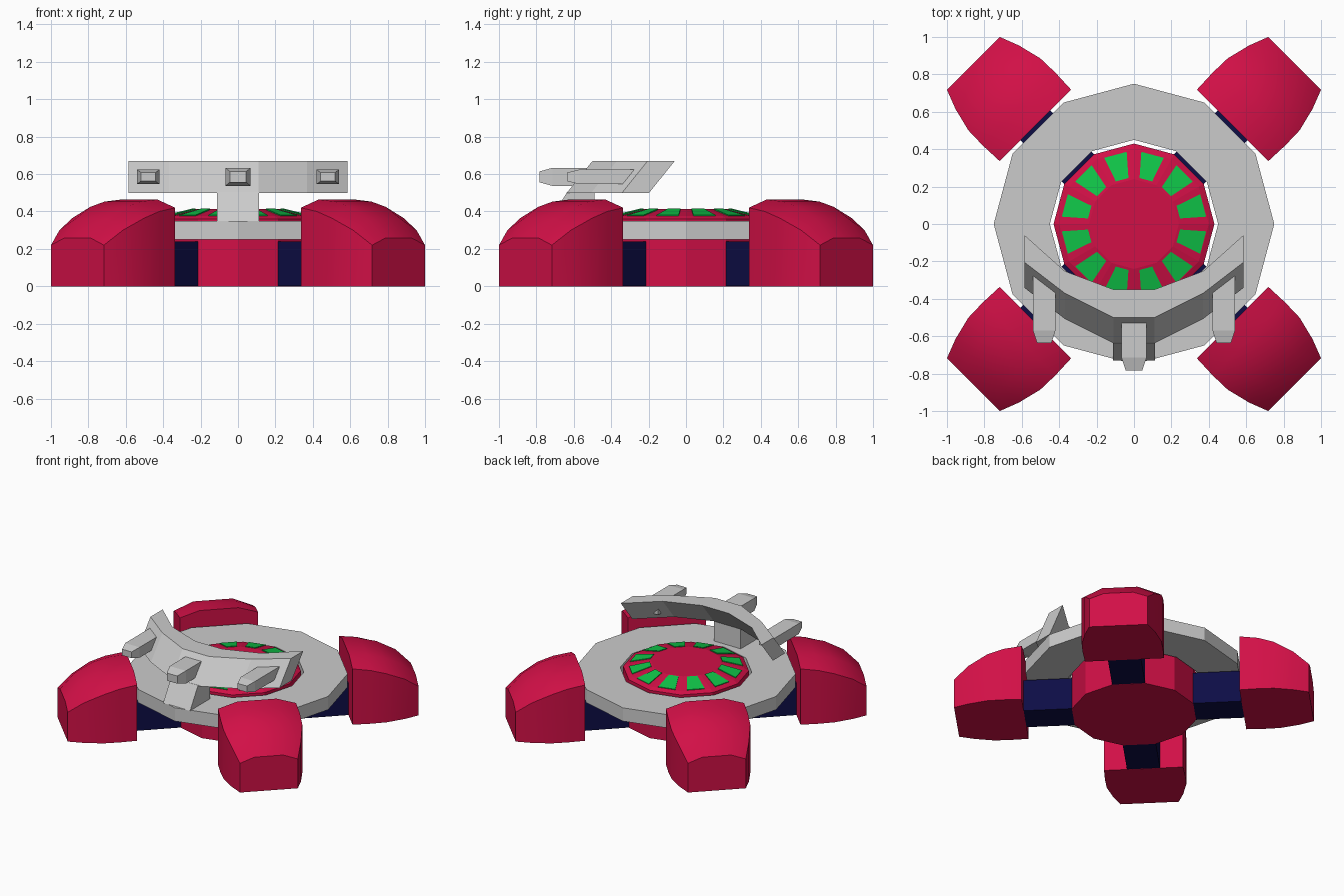
import bpy, bmesh, math
from mathutils import Matrix, Vector

if "Cube" in bpy.data.objects:
    bpy.data.objects.remove(bpy.data.objects["Cube"])


def material(name, rgb):
    m = bpy.data.materials.new(name)
    m.diffuse_color = (*rgb, 1)
    m.use_nodes = True
    m.node_tree.nodes["Principled BSDF"].inputs["Base Color"].default_value = m.diffuse_color
    return m


RED = material("crimson", (0.64, 0.005, 0.062))
GREY = material("light grey", (0.6, 0.6, 0.6))
NAVY = material("navy", (0.004, 0.004, 0.06))
GREEN = material("green", (0.005, 0.56, 0.065))


def make(name, verts, faces, mat):
    me = bpy.data.meshes.new(name)
    me.from_pydata([tuple(v) for v in verts], [], faces)
    bm = bmesh.new()
    bm.from_mesh(me)
    bmesh.ops.recalc_face_normals(bm, faces=bm.faces)
    bm.to_mesh(me)
    bm.free()
    me.materials.append(mat)
    ob = bpy.data.objects.new(name, me)
    bpy.context.collection.objects.link(ob)
    return ob


def loft(name, sections, mat, closed=False):
    """Bridge equal-sized vertex loops; cap both ends, or join last to first."""
    n, m = len(sections[0]), len(sections)
    verts = [v for s in sections for v in s]
    faces = []
    for i in range(m if closed else m - 1):
        a, b = i * n, (i + 1) % m * n
        for j in range(n):
            k = (j + 1) % n
            faces.append((a + j, a + k, b + k, b + j))
    if not closed:
        faces += [tuple(range(n)), tuple(range((m - 1) * n, m * n))]
    return make(name, verts, faces, mat)


def circle(r, z, n=12):
    return [(r * math.cos(math.tau * i / n), r * math.sin(math.tau * i / n), z) for i in range(n)]


def rect(y, cx, cz, hx, hz):
    return [(cx + sx * hx, y, cz + sz * hz) for sx, sz in ((-1, -1), (1, -1), (1, 1), (-1, 1))]


# Twelve-sided hull with a shallow domed lid
loft("hull", [circle(0.43, 0), circle(0.43, 0.36), circle(0.40, 0.375), circle(0.24, 0.412)], RED)

# Flat ring deck around the hull
loft("ring_deck", [circle(0.75, 0.25), circle(0.75, 0.35), circle(0.45, 0.35), circle(0.45, 0.25)],
     GREY, closed=True)

# Green window plates on the lid facets
for i in range(12):
    rot = Matrix.Rotation(math.radians(15 + 30 * i), 4, 'Z')
    outline = [(0.245, -0.035, 0.411), (0.383, -0.062, 0.377), (0.383, 0.062, 0.377), (0.245, 0.035, 0.411)]
    loft("window", [[rot @ Vector((x, y, z + dz)) for x, y, z in outline] for dz in (-0.003, 0.004)], GREEN)

# Four feet with rounded tops, and the struts that carry them
STATIONS = [(0.745, 0.27, 0.42, 0.464), (0.87, 0.275, 0.40, 0.453), (0.98, 0.272, 0.365, 0.425),
            (1.11, 0.24, 0.30, 0.36), (1.214, 0.20, 0.22, 0.258)]
for i in range(4):
    rot = Matrix.Rotation(math.radians(45 + 90 * i), 4, 'Z')
    secs = [[rot @ Vector((u, v, z)) for v, z in
             ((-w, 0), (-w, e), (-w / 2, h), (w / 2, h), (w, e), (w, 0))]
            for u, w, e, h in STATIONS]
    foot = loft("foot", secs, RED)
    bpy.ops.object.select_all(action='DESELECT')
    foot.select_set(True)
    bpy.context.view_layer.objects.active = foot
    bpy.ops.object.shade_smooth_by_angle(angle=math.radians(32))
    strut = [[rot @ Vector((u, v, z)) for v, z in
              ((-0.113, 0.001), (0.113, 0.001), (0.113, 0.24), (-0.113, 0.24))] for u in (0.35, 0.76)]
    loft("strut", strut, NAVY)

# Curved, forward-leaning weapon shield: x, front y and back y of its top edge
half = [(0.11, -0.50, -0.35), (0.37, -0.37, -0.252), (0.585, -0.205, -0.06)]
arc = [(-x, f, b) for x, f, b in reversed(half)] + half
loft("shield", [[(x, f - 0.137, 0.5), (x, b - 0.137, 0.5), (x, b, 0.67), (x, f, 0.67)]
                for x, f, b in arc], GREY)

# Pedestal holding the shield on the deck
loft("pedestal", [[(x, -0.73, 0.348), (x, -0.49, 0.348), (x, -0.49, 0.505), (x, -0.635, 0.505)]
                  for x in (-0.112, 0.112)], GREY)

# Three stub guns with tapered muzzles
for cx, back, shoulder, tip, hx, hz in ((0, -0.47, -0.715, -0.784, 0.067, 0.048),
                                        (-0.48, -0.27, -0.57, -0.635, 0.06, 0.039),
                                        (0.48, -0.27, -0.57, -0.635, 0.06, 0.039)):
    loft("gun", [rect(back, cx, 0.585, hx, hz), rect(shoulder, cx, 0.585, hx, hz),
                 rect(tip, cx, 0.585, hx * 0.65, hz * 0.6)], GREY)
